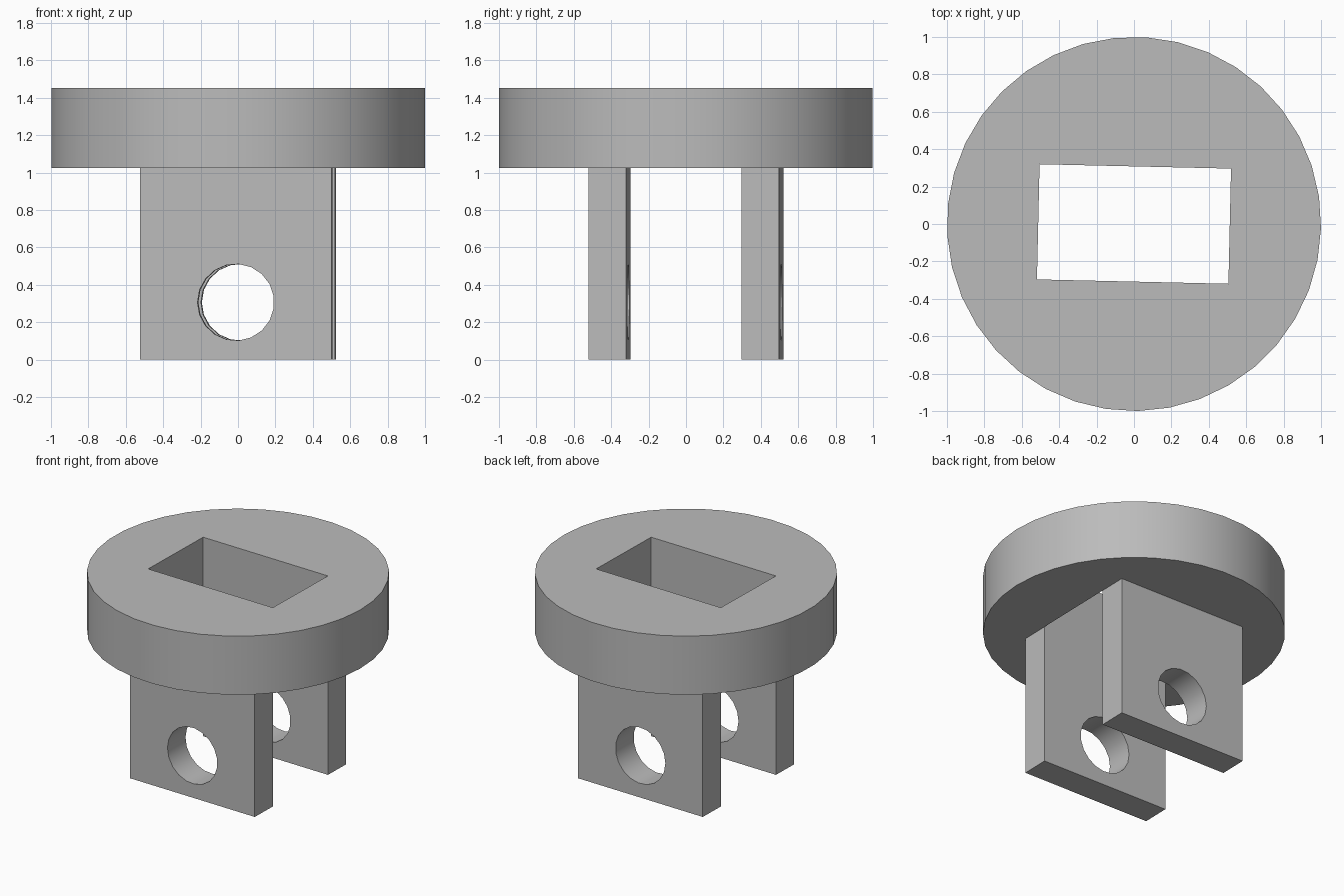
import bpy
import bmesh
from math import cos, sin, pi, radians
from mathutils import Matrix

cube = bpy.data.objects.get("Cube")
if cube:
    bpy.data.objects.remove(cube, do_unlink=True)

TURN = Matrix.Rotation(radians(-1.3), 4, 'Z')   # slight twist of the whole part
DISC_BOTTOM, DISC_TOP = 1.025, 1.453
HALF_LENGTH, SLOT_HALF, LUG_OUTER = 0.512, 0.308, 0.51

grey = bpy.data.materials.new("light_grey")
grey.use_nodes = True
colour = (0.5, 0.5, 0.5, 1.0)
grey.diffuse_color = colour
grey.node_tree.nodes["Principled BSDF"].inputs["Base Color"].default_value = colour


def circle(radius, sides, start=0.0, centre=(0, 0)):
    return [(centre[0] + radius * cos(start + 2 * pi * i / sides),
             centre[1] + radius * sin(start + 2 * pi * i / sides)) for i in range(sides)]


def rectangle(x0, x1, y0, y1):
    return [(x0, y0), (x1, y0), (x1, y1), (x0, y1)]


def pierced_plate(name, outline, hole, depth, matrix):
    """Flat outline with one hole, extruded along local z."""
    bm = bmesh.new()
    edges = []
    for loop in (outline, hole):
        verts = [bm.verts.new((x, y, 0)) for x, y in loop]
        edges += [bm.edges.new((a, b)) for a, b in zip(verts, verts[1:] + verts[:1])]
    bmesh.ops.triangle_fill(bm, edges=edges, use_beauty=True)
    new = bmesh.ops.extrude_face_region(bm, geom=bm.faces[:], use_keep_orig=True)["geom"]
    moved = [v for v in new if isinstance(v, bmesh.types.BMVert)]
    bmesh.ops.translate(bm, verts=moved, vec=(0, 0, depth))
    bmesh.ops.transform(bm, matrix=matrix, verts=bm.verts)
    bmesh.ops.recalc_face_normals(bm, faces=bm.faces)
    mesh = bpy.data.meshes.new(name)
    bm.to_mesh(mesh)
    bm.free()
    mesh.materials.append(grey)
    obj = bpy.data.objects.new(name, mesh)
    bpy.context.collection.objects.link(obj)
    bpy.ops.object.select_all(action='DESELECT')
    obj.select_set(True)
    bpy.context.view_layer.objects.active = obj
    bpy.ops.object.shade_smooth_by_angle(angle=radians(30))


# Round head with a rectangular through slot
pierced_plate("disc_head", circle(1.0, 37),
              rectangle(-HALF_LENGTH, HALF_LENGTH, -SLOT_HALF, SLOT_HALF),
              DISC_TOP - DISC_BOTTOM, TURN @ Matrix.Translation((0, 0, DISC_BOTTOM)))

# Two upright lugs with pin holes, flush with the slot's long walls
for name, back_y in (("front_lug", -SLOT_HALF), ("back_lug", LUG_OUTER)):
    stand = Matrix.Translation((0, back_y, 0)) @ Matrix.Rotation(pi / 2, 4, 'X')
    pierced_plate(name, rectangle(-HALF_LENGTH, HALF_LENGTH, 0, DISC_BOTTOM),
                  circle(0.205, 19, pi, (0, 0.307)),
                  LUG_OUTER - SLOT_HALF, TURN @ stand)
